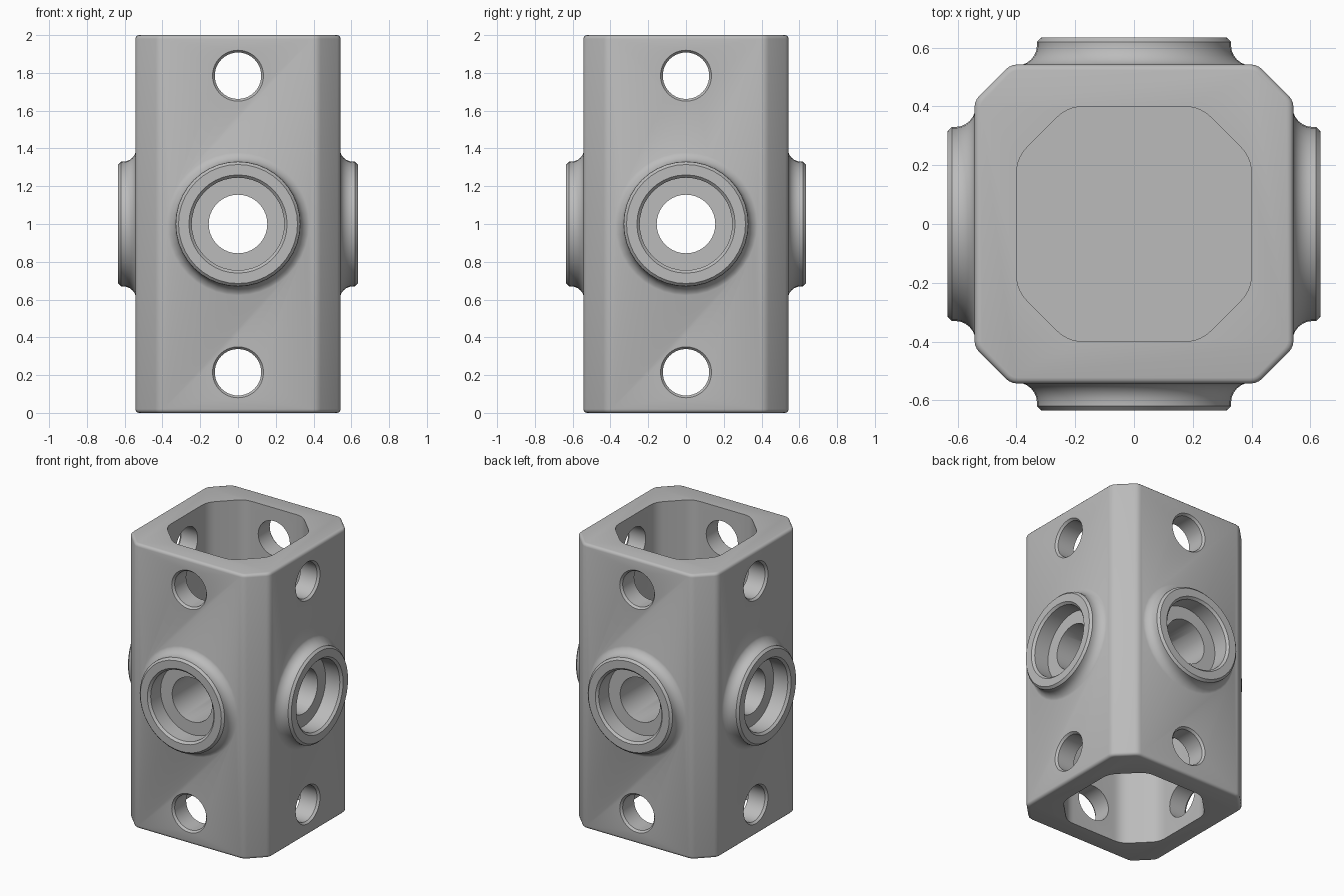
import bpy, bmesh, math
from mathutils import Matrix, Vector

if "Cube" in bpy.data.objects:
    bpy.data.objects.remove(bpy.data.objects["Cube"])

grey = bpy.data.materials.new("plain grey")
grey.diffuse_color = (0.5, 0.5, 0.5, 1)
grey.use_nodes = True
grey.node_tree.nodes["Principled BSDF"].inputs["Base Color"].default_value = grey.diffuse_color
HALF, REACH, SEG = 0.543, 0.635, 40


def make_object(name, bm, helper=False):
    bmesh.ops.recalc_face_normals(bm, faces=bm.faces)
    mesh = bpy.data.meshes.new(name)
    bm.to_mesh(mesh)
    bm.free()
    mesh.materials.append(grey)
    ob = bpy.data.objects.new(name, mesh)
    bpy.context.collection.objects.link(ob)
    ob.hide_render = helper
    return ob


def octagon(half, flat, tangent, steps):
    """Chamfered square outline with each corner softened by a small curve."""
    pts = []
    signs = [(1, 1), (-1, 1), (-1, -1), (1, -1)]
    raw = []
    for sx, sy in signs:
        a, b = Vector((sx * half, sy * flat)), Vector((sx * flat, sy * half))
        raw += [a, b] if sx * sy > 0 else [b, a]
    for i, p in enumerate(raw):
        a = p + (raw[i - 1] - p).normalized() * tangent
        b = p + (raw[(i + 1) % 8] - p).normalized() * tangent
        for k in range(steps + 1):
            t = k / steps
            pts.append(a * (1 - t) ** 2 + p * 2 * t * (1 - t) + b * t * t)
    return pts


def prism(name, pts, z0, z1, round_ends=0, helper=False):
    bm = bmesh.new()
    base = bm.faces.new([bm.verts.new((p.x, p.y, z0)) for p in pts])
    geo = bmesh.ops.extrude_face_region(bm, geom=[base])["geom"]
    top = [v for v in geo if isinstance(v, bmesh.types.BMVert)]
    bmesh.ops.translate(bm, verts=top, vec=(0, 0, z1 - z0))
    if round_ends:
        rims = [e for e in bm.edges
                if abs(e.verts[0].co.z - e.verts[1].co.z) < 1e-5]
        bmesh.ops.bevel(bm, geom=rims, offset=round_ends, segments=3,
                        profile=0.5, affect='EDGES')
    return make_object(name, bm, helper)


def lathe(name, profile, turn, z):
    """Spin a (radius, distance) profile into a solid lying along -y."""
    bm = bmesh.new()
    rings = []
    for r, d in profile:
        n = 1 if r == 0 else SEG
        rings.append([bm.verts.new((r * math.cos(2 * math.pi * k / SEG), -d,
                                    r * math.sin(2 * math.pi * k / SEG)))
                      for k in range(n)])
    for a, b in zip(rings, rings[1:]):
        for k in range(SEG):
            j = (k + 1) % SEG
            if len(a) == 1:
                bm.faces.new((a[0], b[k], b[j]))
            elif len(b) == 1:
                bm.faces.new((a[k], a[j], b[0]))
            else:
                bm.faces.new((a[k], a[j], b[j], b[k]))
    m = Matrix.Translation((0, 0, z)) @ Matrix.Rotation(turn, 4, 'Z')
    bmesh.ops.transform(bm, matrix=m, verts=bm.verts)
    return make_object(name, bm, helper=True)


def through(profile):
    """Mirror an outside-in profile so it passes through both walls."""
    return profile + [(r, -d) for r, d in reversed(profile)]


# Chamfered square column
block = prism("junction_block", octagon(HALF, 0.42, 0.025, 3), 0, 2, 0.02)

# Round ports with a concave fillet at the root
R = 0.07
fillet = [(0.33 + R - R * math.cos(a), HALF - 0.004 + R - R * math.sin(a))
          for a in [math.pi / 2 * k / 6 for k in range(7)]]
boss = [(0, REACH), (0.315, REACH), (0.33, REACH - 0.015)] + fillet
boss += [(0.40, 0.46), (0, 0.46)]
jobs = [(lathe("port_boss", boss, math.pi / 2 * i, 1), 'UNION')
        for i in range(4)]

# Sockets open at both ends
cavity = octagon(0.40, 0.225, 0.055, 5)
jobs += [(prism("socket_cutter", cavity, z0, z1, 0, True), 'DIFFERENCE')
         for z0, z1 in [(-0.1, 0.7), (1.3, 2.1)]]

# Stepped port bores and pin holes, each crossing the whole column
bore = through([(0, 0.7), (0.26, 0.7), (0.26, REACH),
                (0.245, REACH - 0.015), (0.245, 0.51), (0.155, 0.51)])
pin = through([(0, 0.6), (0.135, 0.6), (0.135, HALF),
               (0.123, HALF - 0.015)])
for turn in (0, math.pi / 2):
    jobs.append((lathe("bore_cutter", bore, turn, 1), 'DIFFERENCE'))
    for z in (0.215, 1.785):
        jobs.append((lathe("pin_hole_cutter", pin, turn, z), 'DIFFERENCE'))

# Apply every cut and join, then discard the helpers
for tool, kind in jobs:
    mod = block.modifiers.new(tool.name, 'BOOLEAN')
    mod.operation, mod.object, mod.solver = kind, tool, 'EXACT'
bpy.context.view_layer.update()
graph = bpy.context.evaluated_depsgraph_get()
block_mesh = bpy.data.meshes.new_from_object(block.evaluated_get(graph))
block.modifiers.clear()
block.data = block_mesh
for tool, kind in jobs:
    bpy.data.objects.remove(tool)
block_mesh.materials.clear()
block_mesh.materials.append(grey)
block_mesh.polygons.foreach_set("material_index",
                                [0] * len(block_mesh.polygons))

bpy.context.view_layer.objects.active = block
block.select_set(True)
bpy.ops.object.shade_smooth_by_angle(angle=math.radians(32))
